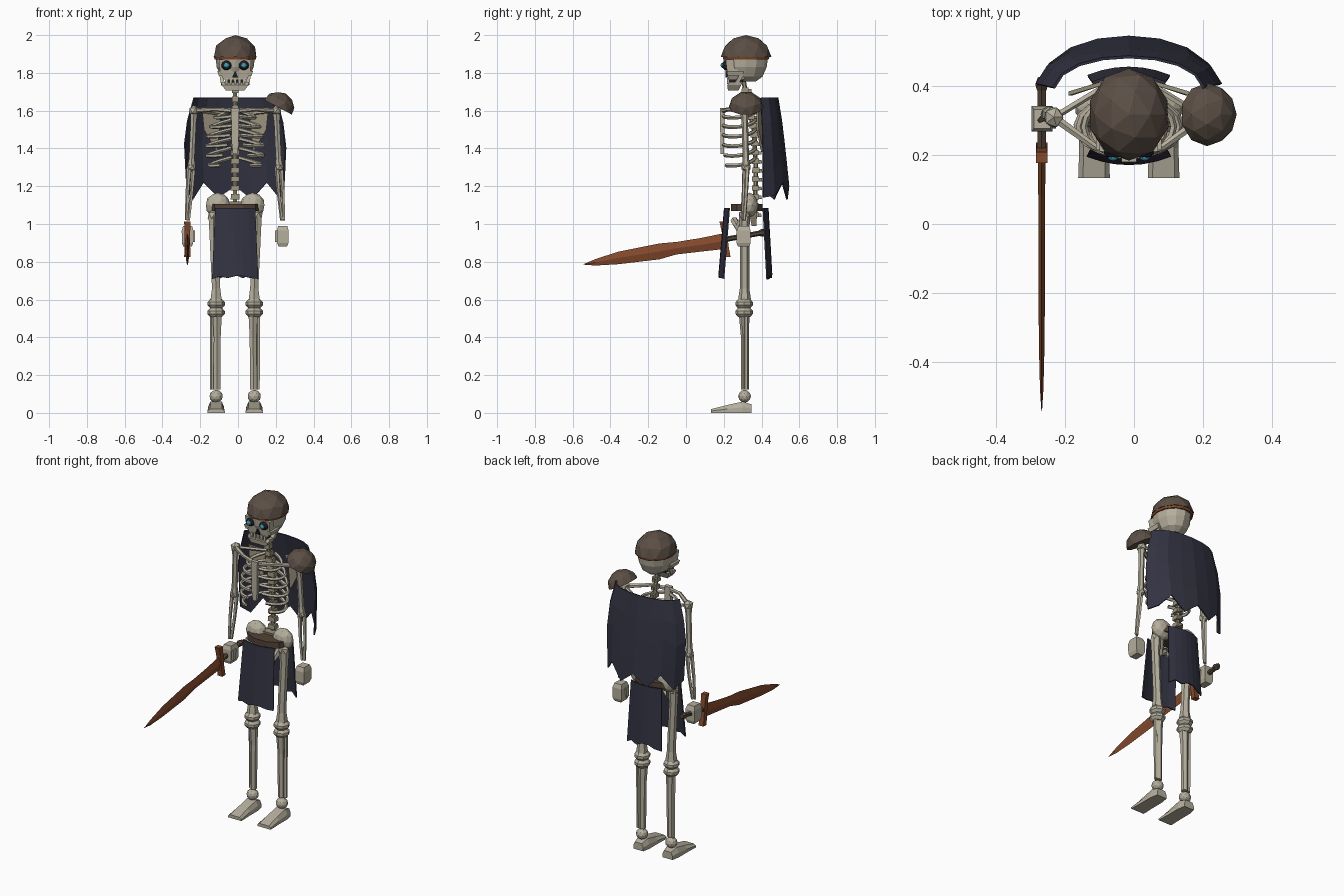
import bpy, bmesh, math
from mathutils import Vector, Matrix

if "Cube" in bpy.data.objects:
    bpy.data.objects.remove(bpy.data.objects["Cube"])

CX, CY = -0.015, 0.315          # body axis
COL = {"bone": (0.46, 0.425, 0.335), "old_bone": (0.33, 0.29, 0.205),
       "cloth": (0.033, 0.033, 0.055), "iron": (0.105, 0.078, 0.06),
       "leather": (0.085, 0.055, 0.038), "rust": (0.23, 0.068, 0.026),
       "dark": (0.012, 0.012, 0.018), "glow": (0.06, 0.36, 0.5)}
MAT = {}
for n, c in COL.items():
    MAT[n] = bpy.data.materials.new(n)
    MAT[n].diffuse_color = (*c, 1)


def finish(name, bm, mat, solid=False):
    if solid:
        bmesh.ops.recalc_face_normals(bm, faces=bm.faces[:])
    me = bpy.data.meshes.new(name)
    bm.to_mesh(me)
    bm.free()
    me.materials.append(MAT[mat])
    ob = bpy.data.objects.new(name, me)
    bpy.context.collection.objects.link(ob)
    return ob


def loft(name, rings, mat):
    """Skin a list of equal-length rings and cap both ends."""
    bm = bmesh.new()
    vs = [[bm.verts.new(p) for p in r] for r in rings]
    n = len(rings[0])
    for a, b in zip(vs, vs[1:]):
        for i in range(n):
            j = (i + 1) % n
            bm.faces.new((a[i], a[j], b[j], b[i]))
    bm.faces.new(vs[0])
    bm.faces.new(vs[-1])
    return finish(name, bm, mat, True)


def tube(name, pts, rad, mat, n=6, flat=1.0):
    pts = [Vector(p) for p in pts]
    rad = rad if isinstance(rad, (list, tuple)) else [rad] * len(pts)
    d = (pts[1] - pts[0]).normalized()
    ref = Vector((0, 1, 0)) if abs(d.z) > 0.75 else Vector((0, 0, 1))
    rings = []
    for i, p in enumerate(pts):
        t = (pts[min(i + 1, len(pts) - 1)] - pts[max(i - 1, 0)]).normalized()
        u = t.cross(ref).normalized()
        v = t.cross(u)
        rings.append([p + rad[i] * (u * math.cos(a) * flat + v * math.sin(a))
                      for a in (2 * math.pi * (k + 0.5) / n for k in range(n))])
    return loft(name, rings, mat)


def block(name, layers, mat):
    """Tapered box from layers of (x, y, z, half_x, half_y)."""
    return loft(name, [[(x - a, y - b, z), (x + a, y - b, z), (x + a, y + b, z), (x - a, y + b, z)]
                       for x, y, z, a, b in layers], mat)


def oval(name, x, y, layers, mat, n=12):
    """Stack of ellipses (z, rx, ry)."""
    return loft(name, [[(x + rx * math.cos(2 * math.pi * k / n), y + ry * math.sin(2 * math.pi * k / n), z)
                        for k in range(n)] for z, rx, ry in layers], mat)


def ball(name, loc, size, mat, sub=1):
    bm = bmesh.new()
    bmesh.ops.create_icosphere(bm, subdivisions=sub, radius=1)
    bmesh.ops.transform(bm, matrix=Matrix.Translation(loc) @ Matrix.Diagonal((*size, 1)), verts=bm.verts)
    return finish(name, bm, mat)


def dome(name, loc, size, mat, tilt=0.0, low=0.0):
    """Faceted cap cut flat underneath, leaning towards +x by tilt."""
    bm = bmesh.new()
    bmesh.ops.create_icosphere(bm, subdivisions=2, radius=1)
    cut = bmesh.ops.bisect_plane(bm, geom=bm.verts[:] + bm.edges[:] + bm.faces[:], dist=1e-4,
                                 plane_co=(0, 0, low), plane_no=(0, 0, -1), clear_outer=True)
    bmesh.ops.holes_fill(bm, edges=[e for e in bm.edges if e.is_boundary])
    m = Matrix.Translation(loc) @ Matrix.Rotation(tilt, 4, 'Y') @ Matrix.Diagonal((*size, 1))
    bmesh.ops.transform(bm, matrix=m, verts=bm.verts)
    return finish(name, bm, mat, True)


def sheet(name, fn, cols, rows, mat):
    """Thin cloth; fn(u, t, column) with u in -1..1 and t in 0..1 downwards."""
    bm = bmesh.new()
    g = [[bm.verts.new(fn(2 * i / cols - 1, j / rows, i)) for i in range(cols + 1)] for j in range(rows + 1)]
    for j in range(rows):
        for i in range(cols):
            bm.faces.new((g[j][i], g[j + 1][i], g[j + 1][i + 1], g[j][i + 1]))
    ob = finish(name, bm, mat)
    mod = ob.modifiers.new("thickness", 'SOLIDIFY')
    mod.thickness, mod.offset = 0.008, 0
    return ob


# Skull, jaw and helmet
oval("cranium", CX, 0.315, [(1.755, 0.04, 0.055), (1.78, 0.075, 0.09), (1.83, 0.098, 0.112), (1.89, 0.105, 0.12)], "bone")
block("face", [(CX, 0.265, 1.765, 0.062, 0.042), (CX, 0.265, 1.80, 0.08, 0.047), (CX, 0.26, 1.87, 0.085, 0.05)], "bone")
block("jaw", [(CX, 0.25, 1.708, 0.05, 0.028), (CX, 0.255, 1.735, 0.07, 0.037), (CX, 0.265, 1.752, 0.074, 0.035)], "bone")
block("mouth_gap", [(CX, 0.265, 1.75, 0.055, 0.038), (CX, 0.265, 1.768, 0.055, 0.038)], "dark")
for i in range(5):
    x = CX + (i - 2) * 0.023
    block("tooth", [(x, 0.223, 1.742, 0.007, 0.006), (x, 0.223, 1.772, 0.008, 0.006)], "bone")
loft("nose_hole", [[(CX - 0.016, y, 1.775), (CX + 0.016, y, 1.775), (CX, y, 1.812)] for y in (0.21, 0.225)], "dark")
for s in (-1, 1):
    ball("eye_socket", (CX + s * 0.046, 0.212, 1.84), (0.028, 0.022, 0.026), "dark", 2)
    ball("eye_glow", (CX + s * 0.046, 0.195, 1.84), (0.015, 0.012, 0.014), "glow", 2)
    block("cheek", [(CX + s * 0.075, 0.26, 1.785, 0.012, 0.04), (CX + s * 0.08, 0.26, 1.81, 0.015, 0.045)], "bone")
    tube("jaw_hinge", [(CX + s * 0.065, 0.265, 1.74), (CX + s * 0.075, 0.3, 1.80)], 0.014, "bone", 4)
dome("helmet", (CX, 0.318, 1.885), (0.118, 0.134, 0.115), "iron")
oval("helmet_band", CX, 0.318, [(1.872, 0.109, 0.123), (1.89, 0.114, 0.128)], "rust", 14)

# Spine
SP = [(0.365, 1.03), (0.37, 1.3), (0.36, 1.5), (0.325, 1.64), (0.305, 1.76)]
tube("spine_core", [(CX, y, z) for y, z in SP], 0.012, "old_bone")
z = 1.05
while z < 1.75:
    for (y0, z0), (y1, z1) in zip(SP, SP[1:]):
        if z0 <= z < z1:
            y = y0 + (y1 - y0) * (z - z0) / (z1 - z0)
    w = 0.024 if z < 1.6 else 0.018
    block("vertebra", [(CX, y, z - 0.014, w, 0.02), (CX, y, z + 0.014, w * 0.9, 0.018)], "old_bone")
    block("vertebra_spur", [(CX, y + 0.025, z - 0.012, 0.006, 0.01), (CX, y + 0.02, z + 0.006, 0.006, 0.012)], "old_bone")
    z += 0.047

# Rib cage
block("sternum", [(CX, 0.192, 1.37, 0.012, 0.009), (CX, 0.192, 1.42, 0.018, 0.01), (CX, 0.192, 1.615, 0.022, 0.012)], "bone")
for i, w in enumerate((0.105, 0.13, 0.145, 0.152, 0.15, 0.138)):
    zr, end = 1.605 - 0.05 * i, (170, 172, 170, 165, 155, 145)[i]
    for s in (-1, 1):
        path = []
        for k in range(9):
            a = math.radians(8 + (end - 8) * k / 8)
            path.append((CX + s * w * math.sin(a), 0.283 + 0.085 * math.cos(a), zr - 0.03 * (k / 8) - 0.025 * math.sin(a)))
        tube("rib", path, 0.0105, "bone", 5)

# Arms, collar bones, shoulder blades
for s in (-1, 1):
    sh = Vector((CX + s * 0.218, 0.31, 1.60))
    el = Vector((CX + s * 0.232, 0.318, 1.30))
    wr = Vector((CX + s * 0.252, 0.305, 1.02))
    tube("collar_bone", [(CX + s * 0.02, 0.2, 1.60), (CX + s * 0.1, 0.225, 1.607), sh], [0.013, 0.011, 0.014], "bone")
    loft("shoulder_blade", [[(CX + s * 0.075, y + 0.015, 1.58), (CX + s * 0.175, y - 0.015, 1.60),
                             (CX + s * 0.165, y - 0.015, 1.50), (CX + s * 0.095, y + 0.01, 1.38)]
                            for y in (0.388, 0.4)], "old_bone")
    tube("blade_spine", [(CX + s * 0.07, 0.4, 1.585), sh], 0.01, "bone", 5)
    ball("shoulder_joint", sh, (0.031, 0.033, 0.029), "bone")
    tube("upper_arm", [sh, sh.lerp(el, 0.2), sh.lerp(el, 0.85), el], [0.024, 0.017, 0.017, 0.024], "bone")
    ball("elbow", el, (0.027, 0.028, 0.024), "bone")
    for d in (-1, 1):
        o = Vector((d * 0.011, d * 0.007, 0))
        tube("forearm", [el + o, el.lerp(wr, 0.5) + o, wr + o * 0.5], [0.013, 0.010, 0.009], "bone", 5)
    hx = CX + s * 0.252
    block("hand", [(hx, 0.305, 0.88, 0.022, 0.03), (hx, 0.305, 0.90, 0.03, 0.037),
                   (hx, 0.305, 0.965, 0.031, 0.037), (hx, 0.305, 0.99, 0.024, 0.028)], "bone")
    block("thumb", [(hx - s * 0.03, 0.29, 0.905, 0.01, 0.012), (hx - s * 0.03, 0.295, 0.965, 0.01, 0.014)], "bone")

# Shoulder guard
dome("shoulder_guard", (0.212, 0.318, 1.618), (0.087, 0.092, 0.083), "iron", math.radians(28))

# Pelvis and belt
block("sacrum", [(CX, 0.36, 0.99, 0.012, 0.012), (CX, 0.355, 1.05, 0.035, 0.02), (CX, 0.345, 1.12, 0.045, 0.025)], "old_bone")
oval("belt", CX, 0.322, [(1.068, 0.134, 0.088), (1.105, 0.134, 0.088)], "leather", 10)
for s in (-1, 1):
    ball("hip_wing", (CX + s * 0.092, 0.335, 1.10), (0.066, 0.046, 0.066), "bone", 2)
    tube("pelvis_arch", [(CX + s * 0.09, 0.32, 1.05), (CX + s * 0.06, 0.275, 0.98), (CX, 0.255, 1.02)], [0.024, 0.02, 0.02], "bone")

# Legs and feet
for s in (-1, 1):
    hip, knee, ank = CX + s * 0.115, CX + s * 0.101, CX + s * 0.101
    ball("hip_joint", (hip, 0.31, 1.045), (0.034, 0.034, 0.034), "bone")
    tube("thigh", [(hip, 0.31, 1.04), (hip, 0.31, 0.96), (knee, 0.31, 0.66), (knee, 0.31, 0.60)],
         [0.03, 0.025, 0.025, 0.034], "bone")
    for zk in (0.578, 0.532):
        oval("knee", knee, 0.308, [(zk - 0.025, 0.03, 0.032), (zk - 0.008, 0.046, 0.046),
                                   (zk + 0.008, 0.046, 0.046), (zk + 0.025, 0.03, 0.032)], "bone", 8)
    tube("shin", [(knee - s * 0.006, 0.308, 0.52), (knee - s * 0.006, 0.312, 0.40), (ank - s * 0.004, 0.312, 0.125)],
         [0.028, 0.021, 0.021], "bone")
    tube("outer_shin", [(knee + s * 0.022, 0.318, 0.51), (ank + s * 0.02, 0.318, 0.125)], 0.011, "bone", 5)
    ball("ankle", (ank, 0.31, 0.088), (0.036, 0.034, 0.034), "bone", 2)
    loft("foot", [[(ank - w, y, 0), (ank + w, y, 0), (ank + w, y, h * 0.5), (ank + w * 0.7, y, h),
                   (ank - w * 0.7, y, h), (ank - w, y, h * 0.5)]
                  for y, w, h in ((0.348, 0.034, 0.045), (0.30, 0.043, 0.06), (0.22, 0.043, 0.042), (0.133, 0.046, 0.02))], "bone")

# Cape with ragged hem
HEM = (1.18, 1.13, 1.22, 1.14, 1.20, 1.13, 1.22, 1.15, 1.14)


def cape(u, t, i):
    w = 0.218 + 0.052 * min(1, t * 2.6) - 0.025 * max(0, t - 0.4)
    y = 0.485 + 0.058 * t ** 0.8 - (0.09 + 0.045 * t) * u * u
    return (CX + w * math.sin(u * math.pi / 2 * 0.9) / math.sin(math.pi / 2 * 0.9), y, 1.668 + (HEM[i] - 1.668) * t)


sheet("cape", cape, 8, 4, "cloth")

# Loincloth, front and back
WAVE = (0.0, 0.012, 0.004, 0.014, 0.014, 0.004, 0.0)
sheet("front_loincloth", lambda u, t, i: (CX + (0.105 + 0.016 * t) * u, 0.205 - 0.03 * t + 0.024 * u * u,
                                          1.085 - (0.375 - WAVE[i]) * t), 6, 3, "cloth")
sheet("back_loincloth", lambda u, t, i: (CX + (0.105 + 0.014 * t) * u, 0.433 + 0.02 * t - 0.024 * u * u,
                                         1.085 - (0.38 - 2 * WAVE[6 - i]) * t), 6, 3, "cloth")

# Sword: blade, guard, grip, pommel
SX = -0.268
loft("sword_blade", [[(SX, y, zc + h), (SX + w, y, zc), (SX, y, zc - h), (SX - w, y, zc)]
                     for y, zc, h, w in ((0.205, 0.91, 0.042, 0.011), (0.08, 0.89, 0.036, 0.01), (-0.05, 0.872, 0.033, 0.009),
                                         (-0.14, 0.855, 0.042, 0.01), (-0.36, 0.82, 0.033, 0.008),
                                         (-0.48, 0.797, 0.017, 0.005), (-0.543, 0.786, 0.001, 0.001))], "rust")
block("sword_guard", [(SX, 0.22, 0.825, 0.017, 0.016), (SX, 0.212, 0.88, 0.015, 0.014),
                      (SX, 0.203, 0.96, 0.015, 0.014), (SX, 0.193, 1.013, 0.017, 0.016)], "rust")
tube("sword_grip", [(SX, 0.2, 0.917), (SX, 0.40, 0.953)], 0.014, "leather", 6)
tube("sword_pommel", [(SX, 0.39, 0.951), (SX, 0.405, 0.954), (SX, 0.425, 0.957)], [0.016, 0.021, 0.013], "leather", 6)

for m in bpy.data.materials:
    if m.users and not m.is_grease_pencil:
        m.use_nodes = True
        m.node_tree.nodes["Principled BSDF"].inputs["Base Color"].default_value = m.diffuse_color
